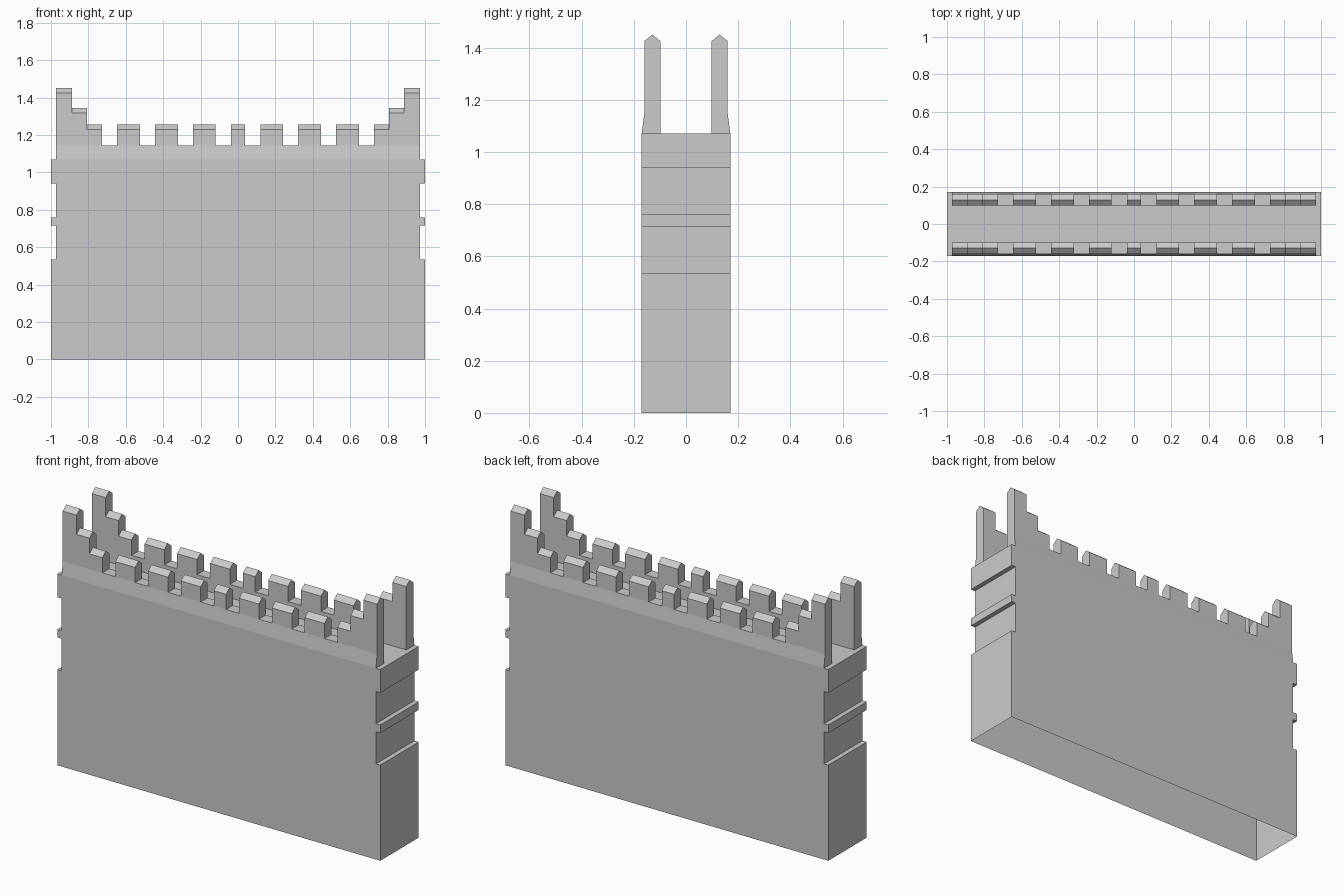
import bpy, bmesh
from mathutils import Vector

if "Cube" in bpy.data.objects:
    bpy.data.objects.remove(bpy.data.objects["Cube"])


def finish(bm, name):
    mesh = bpy.data.meshes.new(name)
    bm.to_mesh(mesh)
    bm.free()
    obj = bpy.data.objects.new(name, mesh)
    bpy.context.collection.objects.link(obj)
    return obj


# wall body: stepped end profile run through the depth, open underneath
half = [(1, 0), (1, .535), (.973, .535), (.973, .715), (1, .715),
        (1, .76), (.973, .76), (.973, .94), (1, .94), (1, 1.07)]
profile = half + [(-x, z) for x, z in reversed(half)]
bm = bmesh.new()
front = [bm.verts.new((x, -.17, z)) for x, z in profile]
back = [bm.verts.new((x, .17, z)) for x, z in profile]
bm.faces.new(front)
bm.faces.new(back[::-1])
for i in range(len(profile) - 1):
    bm.faces.new((front[i + 1], front[i], back[i], back[i + 1]))
bmesh.ops.recalc_face_normals(bm, faces=bm.faces)
finish(bm, "wall_body")

# parapet: (outer x, top height) columns from the end inwards; None is a gap
OUT, IN, MID, FLOOR, DECK = .16, .098, .129, 1.145, 1.07
right = [(.973, 1.45), (.888, 1.343), (.808, 1.255), (.728, None),
         (.647, 1.255), (.525, None), (.445, 1.255), (.322, None),
         (.241, 1.255), (.119, None), (.038, 1.255)]
edges = [-x for x, _ in right] + [x for x, _ in reversed(right)]
tops = [t for _, t in right] + [t for _, t in reversed(right[:-1])]


def crown(top):
    """Upper outline of a column, outer side to inner side."""
    if top is None:
        return [(OUT, FLOOR), (IN, FLOOR)]
    return [(OUT, top - .025), (MID, top), (IN, top - .025)]


def add_face(bm, points, facing):
    face = bm.faces.new([bm.verts.new(p) for p in points])
    face.normal_update()
    if face.normal.dot(Vector(facing)) < 0:
        face.normal_flip()


bm = bmesh.new()
end = edges[-1]
# sloping foot and its two ends
add_face(bm, [(-end, .17, DECK), (end, .17, DECK),
              (end, OUT, FLOOR), (-end, OUT, FLOOR)], (0, 1, 0))
for x in (-end, end):
    add_face(bm, [(x, .17, DECK), (x, OUT, FLOOR),
                  (x, IN, FLOOR), (x, IN, DECK)], (x, 0, 0))
# inner face below the gaps
add_face(bm, [(-end, IN, DECK), (end, IN, DECK),
              (end, IN, FLOOR), (-end, IN, FLOOR)], (0, -1, 0))
# merlon sides and ridged tops
for x0, x1, top in zip(edges, edges[1:], tops):
    line = crown(top)
    if top:
        line = [(OUT, FLOOR)] + line + [(IN, FLOOR)]
    for (ya, za), (yb, zb) in zip(line, line[1:]):
        add_face(bm, [(x0, ya, za), (x1, ya, za), (x1, yb, zb), (x0, yb, zb)],
                 (0, (ya + yb) / 2 - MID, (za + zb) / 2 - 1.1))
# upright step faces between neighbouring columns
padded = [None] + tops + [None]
for x, a, b in zip(edges, padded, padded[1:]):
    low, high = sorted((a, b), key=lambda t: t or 0)
    outline = crown(high) + crown(low)[::-1]
    add_face(bm, [(x, y, z) for y, z in outline],
             (1 if (a or 0) > (b or 0) else -1, 0, 0))
bmesh.ops.remove_doubles(bm, verts=bm.verts, dist=1e-5)
parapet = finish(bm, "parapets")
mirror = parapet.modifiers.new("both_sides", 'MIRROR')
mirror.use_axis = (False, True, False)
